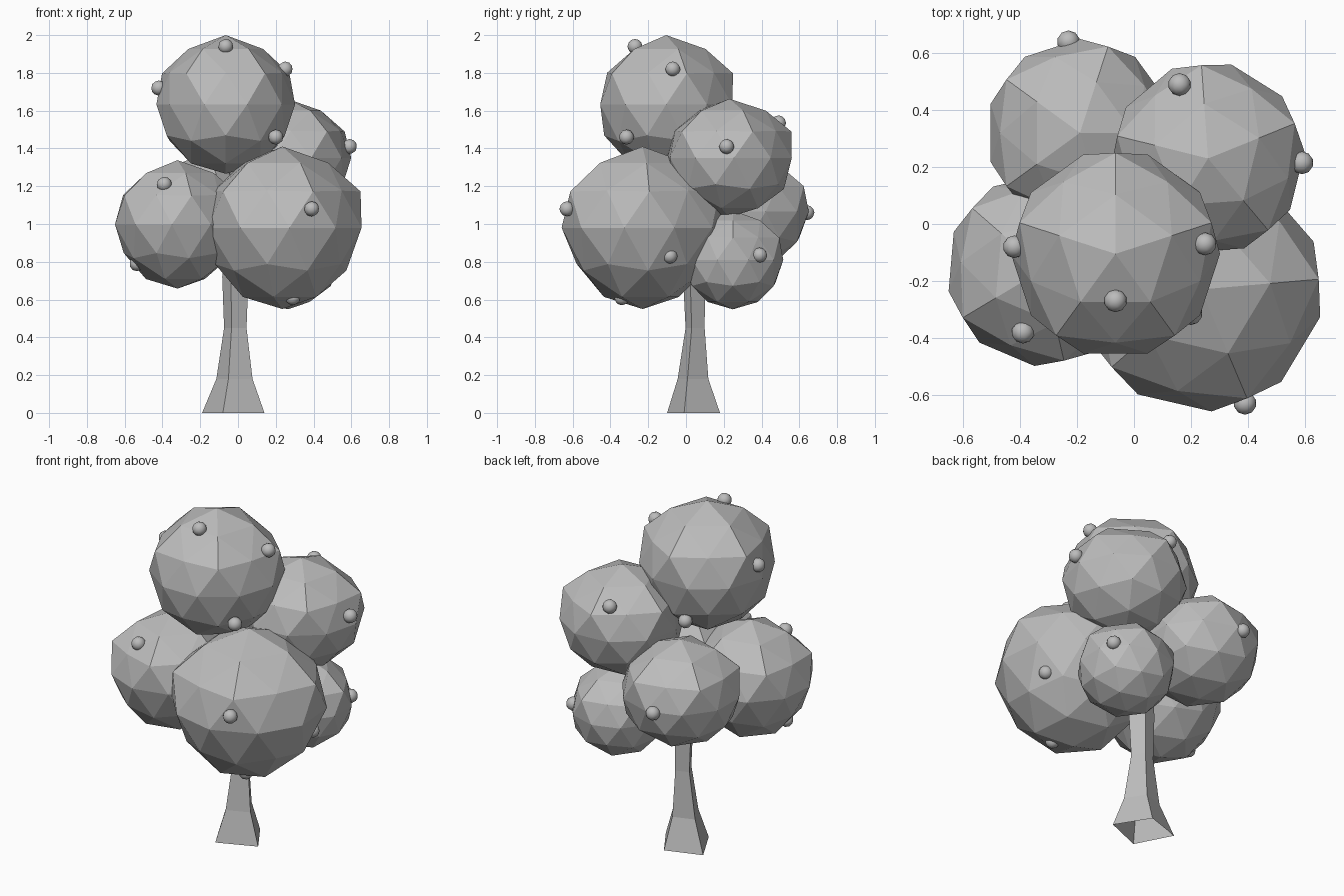
import bpy
import bmesh
from math import radians

if "Cube" in bpy.data.objects:
    bpy.data.objects.remove(bpy.data.objects["Cube"], do_unlink=True)

# One plain grey for the whole tree
GREY = (0.5, 0.5, 0.5, 1.0)
grey = bpy.data.materials.new("plain_grey")
grey.use_nodes = True
grey.diffuse_color = GREY
grey.node_tree.nodes["Principled BSDF"].inputs["Base Color"].default_value = GREY


def finish(name, bm, smooth=False):
    """Turn a bmesh into a named object with the shared material."""
    mesh = bpy.data.meshes.new(name)
    for face in bm.faces:
        face.smooth = smooth
    bm.to_mesh(mesh)
    bm.free()
    mesh.materials.append(grey)
    obj = bpy.data.objects.new(name, mesh)
    bpy.context.collection.objects.link(obj)
    return obj


def shape_clump(bm, radius, height, taper):
    """Give a ball broad shoulders, a flatter cap and a narrower underside."""
    for v in bm.verts:
        level = v.co.z / radius
        widen, lift = 1.0, 1.0
        if 0.8 < level < 0.9:        # cap
            widen, lift = 1.08, 0.94
        elif 0.5 < level < 0.6:      # between the shoulders
            lift = 0.87
        elif 0.4 < level < 0.5:      # shoulders
            widen = 1.08
        elif level < -0.1:           # underside
            widen = taper
        v.co.x *= widen
        v.co.y *= widen
        v.co.z *= lift * height


# Trunk: four-sided, flared at the foot, open underneath
corners = [(-0.053, -0.145), (0.167, -0.055), (0.047, 0.135), (-0.163, 0.065)]
rings = [  # height, scale, centre x, centre y
    (0.0, 1.0, -0.027, 0.045),
    (0.18, 0.58, -0.02, 0.04),
    (0.45, 0.36, -0.015, 0.05),
    (0.72, 0.42, -0.015, 0.045),
    (1.1, 0.36, -0.01, 0.04),
]
bm = bmesh.new()
loops = [[bm.verts.new((cx + x * s, cy + y * s, z)) for x, y in corners]
         for z, s, cx, cy in rings]
for low, high in zip(loops, loops[1:]):
    for i in range(4):
        j = (i + 1) % 4
        bm.faces.new((low[i], low[j], high[j], high[i]))
bm.faces.new(loops[-1])
finish("trunk", bm)

# Foliage: faceted clumps (centre, radius, height, underside taper, turn)
clumps = {
    "top": ((-0.065, -0.105, 1.633), 0.367, 1.0, 1.0, 18),
    "front_left": ((0.235, -0.23, 0.98), 0.43, 1.0, 0.93, 5),
    "front_right": ((-0.32, -0.16, 0.998), 0.34, 1.0, 0.94, -5),
    "back_left": ((0.26, 0.23, 1.35), 0.34, 0.92, 1.0, 22),
    "back_right": ((-0.19, 0.32, 1.065), 0.33, 0.92, 1.0, 0),
    "low_back_left": ((0.265, 0.248, 0.81), 0.267, 0.98, 1.0, 0),
}
for name, (centre, radius, height, taper, turn) in clumps.items():
    bm = bmesh.new()
    bmesh.ops.create_icosphere(bm, subdivisions=2, radius=radius)
    shape_clump(bm, radius, height, taper)
    clump = finish("foliage_" + name, bm)
    clump.location = centre
    clump.rotation_euler.z = radians(turn)

# Fruit: small round balls sitting on each clump
fruits = {
    "top": [(-0.065, -0.27, 1.94), (-0.42, -0.08, 1.72), (0.25, -0.07, 1.82),
            (0.2, -0.315, 1.46), (-0.127, 0.188, 1.41)],
    "front_left": [(0.39, -0.63, 1.08), (0.29, -0.34, 0.61), (0.55, -0.085, 0.83)],
    "front_right": [(-0.39, -0.38, 1.21), (-0.535, -0.18, 0.79)],
    "back_left": [(0.59, 0.215, 1.41), (0.16, 0.49, 1.535)],
    "back_right": [(-0.23, 0.64, 1.06)],
    "low_back_left": [(0.47, 0.39, 0.835)],
}
for clump, spots in fruits.items():
    for i, spot in enumerate(spots, 1):
        bm = bmesh.new()
        bmesh.ops.create_icosphere(bm, subdivisions=2, radius=0.04)
        finish(f"fruit_{clump}_{i}", bm, smooth=True).location = spot
